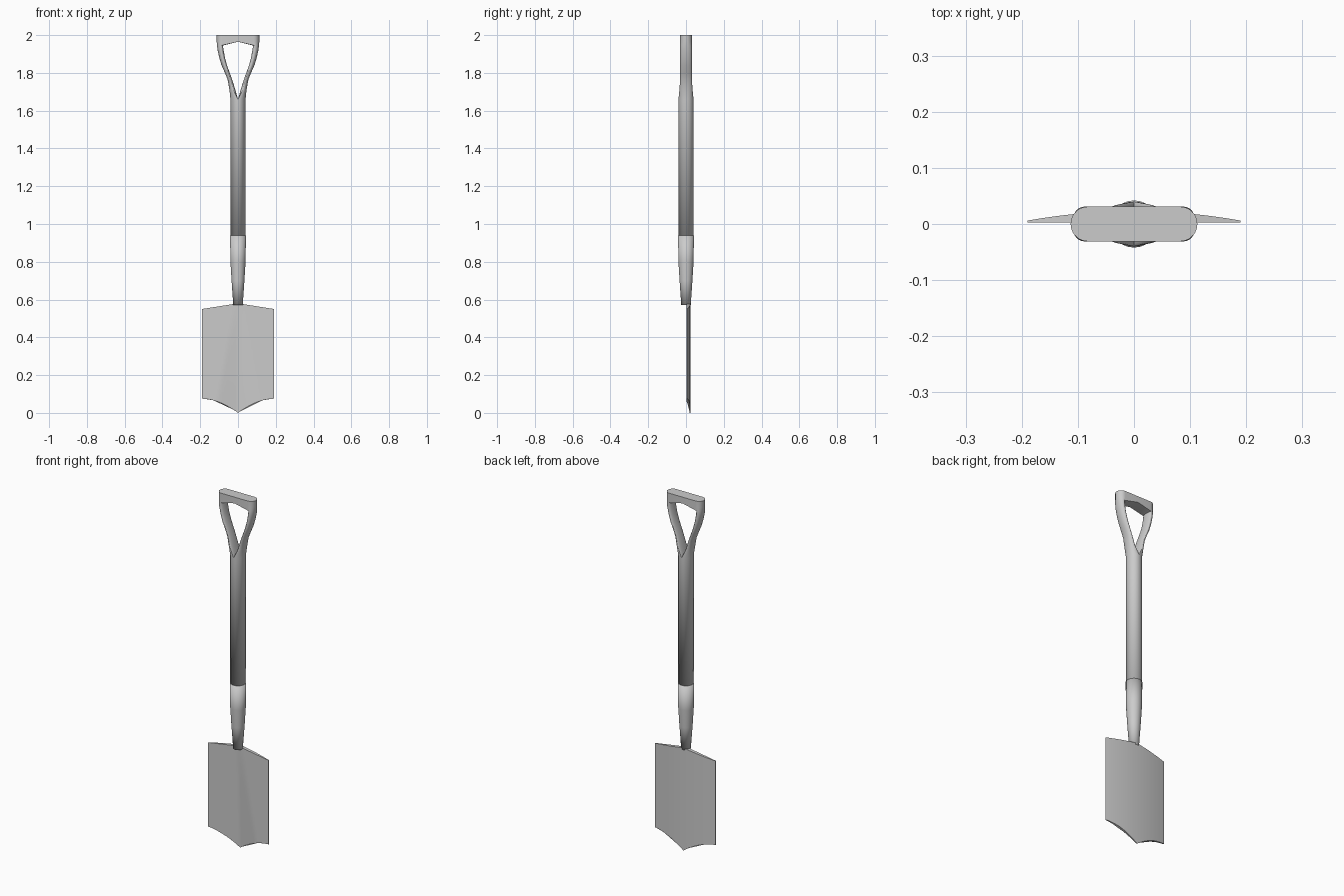
import bpy
import bmesh
import math

cube = bpy.data.objects.get("Cube")
if cube:
    bpy.data.objects.remove(cube, do_unlink=True)

# One plain grey for the whole tool
grey = bpy.data.materials.new("plain grey")
grey.use_nodes = True
colour = (0.6, 0.6, 0.6, 1)
grey.diffuse_color = colour
grey.node_tree.nodes["Principled BSDF"].inputs["Base Color"].default_value = colour


def loft(bm, rings):
    """Skin closed rings of points and cap both ends."""
    loops = [[bm.verts.new(p) for p in ring] for ring in rings]
    n = len(loops[0])
    for a, b in zip(loops, loops[1:]):
        for i in range(n):
            j = (i + 1) % n
            bm.faces.new((a[i], a[j], b[j], b[i]))
    bm.faces.new(loops[0][::-1])
    bm.faces.new(loops[-1])


def finish(name, bm, mirrored=False, soft=lambda z: False):
    """Turn the mesh into a shaded object, optionally mirrored across x."""
    if mirrored:
        seam = [f for f in bm.faces if all(abs(v.co.x) < 1e-5 for v in f.verts)]
        bmesh.ops.delete(bm, geom=seam, context='FACES')
        bmesh.ops.mirror(bm, geom=bm.verts[:] + bm.edges[:] + bm.faces[:],
                         axis='X', merge_dist=1e-5)
    bmesh.ops.remove_doubles(bm, verts=bm.verts, dist=1e-5)
    bmesh.ops.recalc_face_normals(bm, faces=bm.faces)
    mesh = bpy.data.meshes.new(name)
    bm.to_mesh(mesh)
    bm.free()
    mesh.materials.append(grey)
    obj = bpy.data.objects.new(name, mesh)
    bpy.context.collection.objects.link(obj)
    bpy.ops.object.select_all(action='DESELECT')
    bpy.context.view_layer.objects.active = obj
    obj.select_set(True)
    bpy.ops.object.shade_smooth_by_angle(angle=math.radians(35))
    # Soft rims blend the caps into the sides
    for edge in mesh.edges:
        if all(soft(mesh.vertices[i].co.z) for i in edge.vertices):
            edge.use_edge_sharp = False
    return obj


# Shaft and forked grip: half sections, mirrored
STEPS = 12


def half_section(x_in, x_out, depth, round_in, round_out, z_in, z_out):
    ring = []
    for i in range(STEPS + 1):
        a = math.pi * (i / STEPS - 0.5)
        ring.append((x_out - round_out + round_out * math.cos(a),
                     depth * math.sin(a), z_out))
    for i in range(STEPS + 1):
        a = math.pi * (0.5 - i / STEPS)
        ring.append((x_in + round_in - round_in * math.cos(a),
                     depth * math.sin(a), z_in))
    return ring


bm = bmesh.new()
sections = [half_section(0, 0.04, 0.04, 0, 0.04, 0.94, 0.94),
            half_section(0, 0.04, 0.04, 0, 0.04, 1.66, 1.66)]
# Prong heights with inner x, outer x and half depth
for z, x_in, x_out, depth in [(1.71, 0.014, 0.045, 0.035), (1.765, 0.031, 0.055, 0.031),
                              (1.80, 0.044, 0.069, 0.031), (1.84, 0.058, 0.087, 0.031),
                              (1.88, 0.069, 0.099, 0.031), (1.92, 0.076, 0.108, 0.031)]:
    w = x_out - x_in
    sections.append(half_section(x_in, x_out, depth, w * 0.35, w * 0.6, z, z))
sections += [half_section(0.08, 0.111, 0.031, 0.008, 0.022, 1.945, 1.945),
             half_section(0, 0.113, 0.031, 0, 0.031, 1.965, 1.965),
             half_section(0, 0.113, 0.031, 0, 0.031, 2.0, 2.0)]
loft(bm, sections)
finish("shaft_and_grip", bm, mirrored=True, soft=lambda z: z < 0.95)

# Tapered socket that joins shaft and blade
bm = bmesh.new()
SIDES = 24
rings = []
for z, r in [(0.57, 0.025), (0.70, 0.034), (0.80, 0.04), (0.94, 0.042)]:
    rings.append([(r * math.cos(2 * math.pi * i / SIDES),
                   r * math.sin(2 * math.pi * i / SIDES), z) for i in range(SIDES)])
loft(bm, rings)
finish("socket", bm, soft=lambda z: True)

# Blade: flat front with a pinched valley at the tip, bowed back
HALF = 0.19
COLS, ROWS = 16, 12


def tip_z(x):
    u = x / HALF
    return 0.075 * (1 - (1 - u) ** 1.9)


def blade_point(x, t, back):
    bottom, top = tip_z(x), 0.58 - 0.03 * x / HALF
    z = bottom + (top - bottom) * t
    bow = 0.017 * (1 - (x / HALF) ** 2)
    if back:
        return (x, 0.006 + bow, z)
    spread = 0.02 + 0.09 * (1 - t)
    valley = 0.017 * (1 - t) * max(0, 1 - x / spread)
    return (x, 0.003 + valley, z)


bm = bmesh.new()
rings = []
for r in range(ROWS + 1):
    t = r / ROWS
    xs = [HALF * c / COLS for c in range(COLS + 1)]
    rings.append([blade_point(x, t, False) for x in xs]
                 + [blade_point(x, t, True) for x in reversed(xs)])
loft(bm, rings)
finish("blade", bm, mirrored=True)
